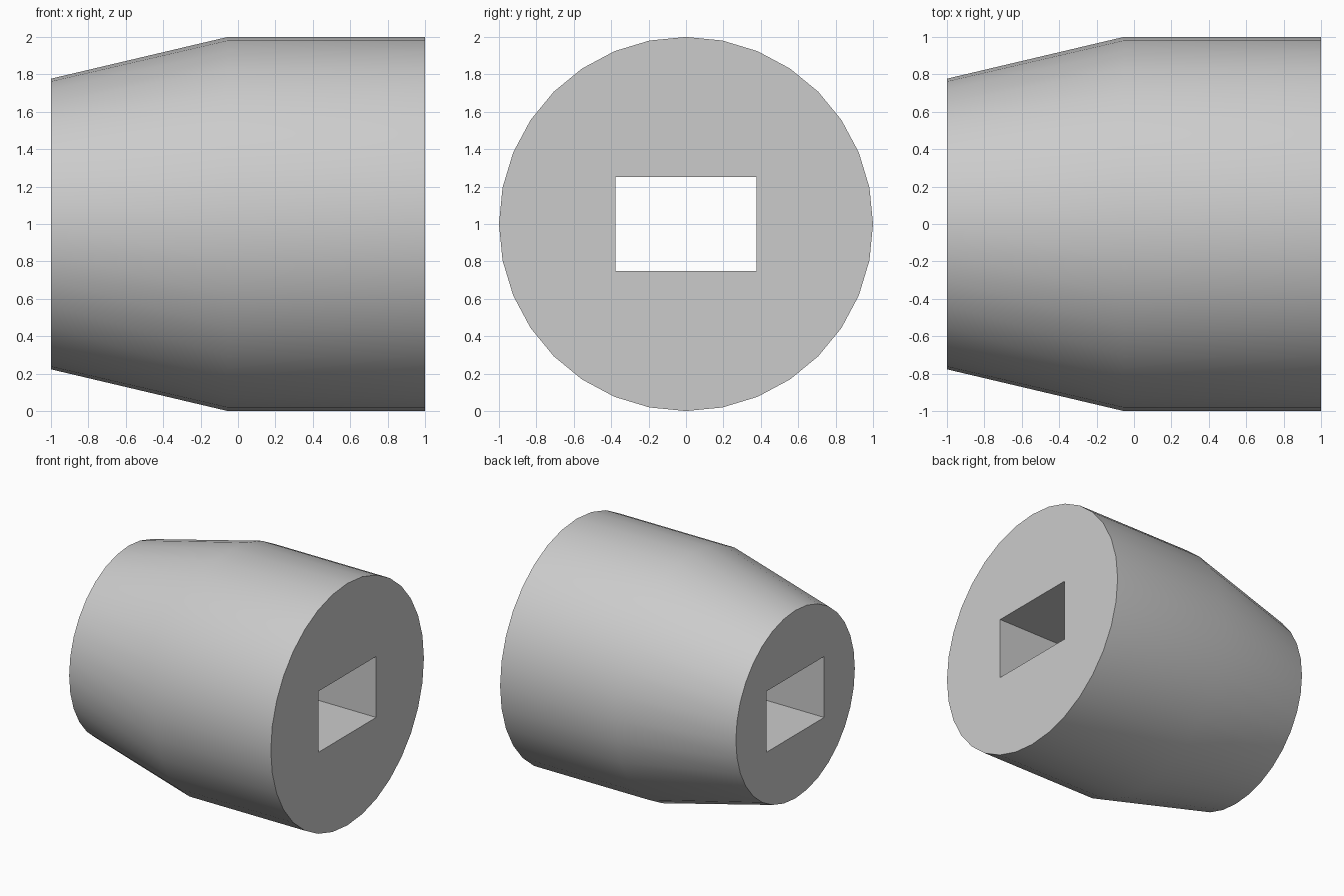
import bpy
import bmesh
from math import cos, sin, tau

cube = bpy.data.objects.get("Cube")
if cube:
    bpy.data.objects.remove(cube, do_unlink=True)

SIDES = 32
CENTRE_Z = 1.0
HOLE_Y, HOLE_Z = 0.377, 0.252                          # half sizes of the slot
PROFILE = [(-1.0, 0.777), (-0.055, 1.0), (1.0, 1.0)]   # (x, radius)

grey = bpy.data.materials.new("plain_grey")
grey.use_nodes = True
colour = (0.6, 0.6, 0.6, 1)
grey.diffuse_color = colour
grey.node_tree.nodes["Principled BSDF"].inputs["Base Color"].default_value = colour

bm = bmesh.new()


def add_loop(x, points):
    """Closed loop of vertices in the plane at x."""
    return [bm.verts.new((x, y, CENTRE_Z + z)) for y, z in points]


def join(a, b):
    """Wall of quads between two loops."""
    n = len(a)
    for i in range(n):
        j = (i + 1) % n
        bm.faces.new((a[i], a[j], b[j], b[i]))


def loop_edges(loop):
    return [bm.edges.get((v, loop[i - 1])) for i, v in enumerate(loop)]


# Outer tapered shell
rings = []
for x, r in PROFILE:
    angles = [tau * i / SIDES for i in range(SIDES)]
    rings.append(add_loop(x, [(r * cos(a), r * sin(a)) for a in angles]))
for a, b in zip(rings, rings[1:]):
    join(a, b)

# Rectangular slot running right through
corners = [(HOLE_Y * sy, HOLE_Z * sz) for sy, sz in ((1, 1), (-1, 1), (-1, -1), (1, -1))]
slots = [add_loop(x, corners) for x in (-1, 1)]
join(*slots)

# Flat end faces around the slot
for ring, slot in ((rings[0], slots[0]), (rings[-1], slots[1])):
    bmesh.ops.triangle_fill(bm, edges=loop_edges(ring) + loop_edges(slot), use_beauty=True)

bmesh.ops.recalc_face_normals(bm, faces=bm.faces[:])
mesh = bpy.data.meshes.new("tapered_sleeve")
bm.to_mesh(mesh)
bm.free()
mesh.materials.append(grey)

sleeve = bpy.data.objects.new("tapered_sleeve", mesh)
bpy.context.collection.objects.link(sleeve)
bpy.ops.object.select_all(action='DESELECT')
sleeve.select_set(True)
bpy.context.view_layer.objects.active = sleeve
bpy.ops.object.shade_smooth_by_angle()
